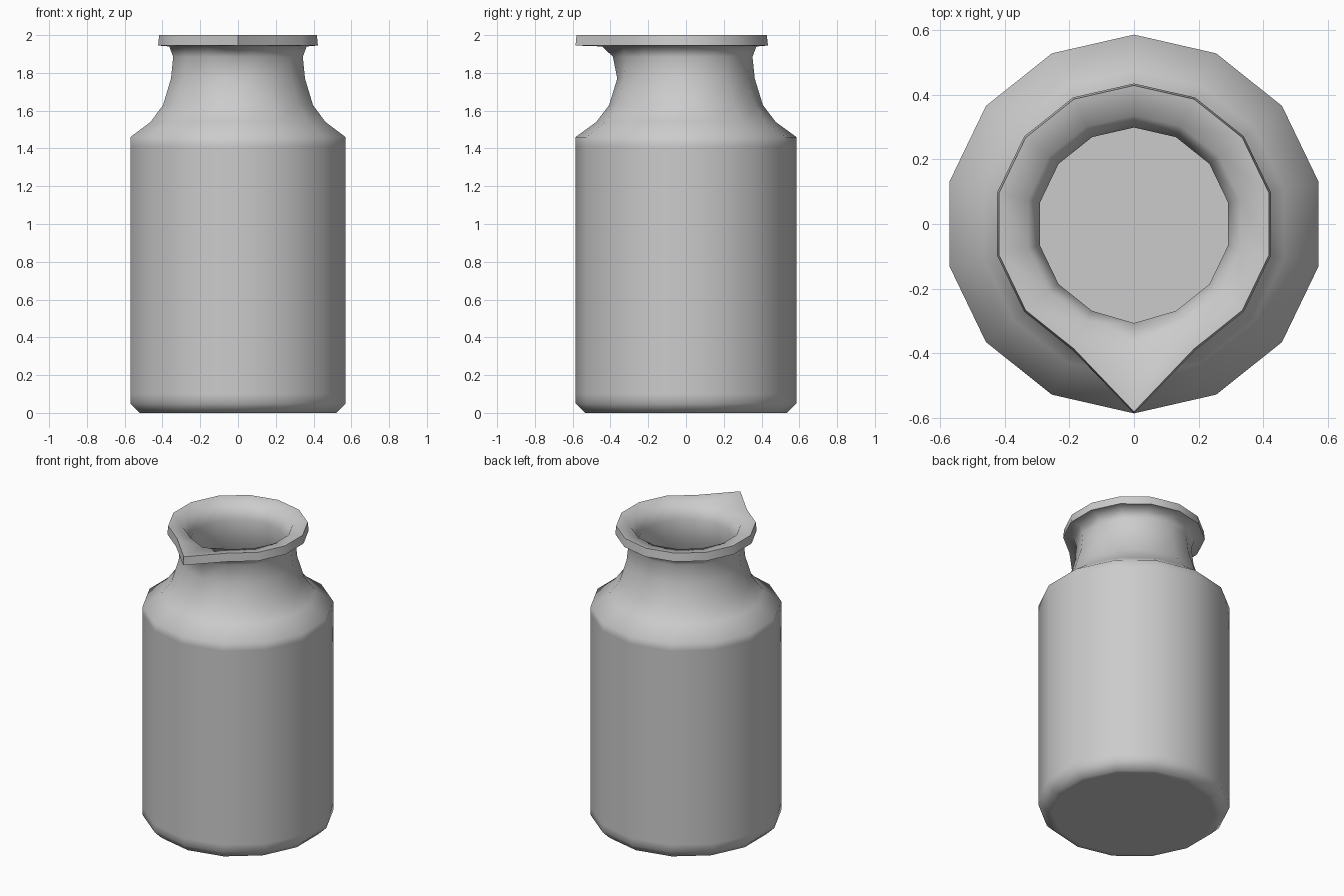
import bpy, bmesh, math

if "Cube" in bpy.data.objects:
    bpy.data.objects.remove(bpy.data.objects["Cube"])

SIDES = 14
# (radius, height, forward pull of the front vertex for the spout)
PROFILE = [
    # outside: base, body, shoulder, neck, lip
    (0.50, 0.0, 0), (0.535, 0.0, 0), (0.585, 0.05, 0), (0.585, 0.10, 0),
    (0.585, 1.41, 0), (0.585, 1.46, 0), (0.475, 1.54, 0), (0.407, 1.63, 0),
    (0.364, 1.77, 0), (0.352, 1.885, 0.035), (0.373, 1.94, 0.07),
    (0.434, 1.945, 0.151),
    # inside: rim, throat, shoulder, wall, floor
    (0.428, 2.0, 0.152), (0.335, 1.985, 0.04), (0.298, 1.89, 0.008),
    (0.31, 1.76, 0), (0.358, 1.60, 0), (0.445, 1.49, 0), (0.53, 1.42, 0),
    (0.53, 0.08, 0), (0.51, 0.055, 0), (0.47, 0.055, 0),
]

# Lathe the jug from the profile, vertex 0 of every ring faces the front
bm = bmesh.new()
rings = []
for r, z, pull in PROFILE:
    ring = []
    for i in range(SIDES):
        a = -math.pi / 2 + 2 * math.pi * i / SIDES
        y = r * math.sin(a) - (pull if i == 0 else 0)
        ring.append(bm.verts.new((r * math.cos(a), y, z)))
    rings.append(ring)
for low, high in zip(rings, rings[1:]):
    for i in range(SIDES):
        j = (i + 1) % SIDES
        bm.faces.new((low[i], low[j], high[j], high[i]))

# Underside and inner floor
bm.faces.new(rings[0][::-1])
bm.faces.new(rings[-1])
bmesh.ops.recalc_face_normals(bm, faces=bm.faces)

mesh = bpy.data.meshes.new("spouted_jug")
bm.to_mesh(mesh)
bm.free()
jug = bpy.data.objects.new("spouted_jug", mesh)
bpy.context.collection.objects.link(jug)

# Smooth shading, keeping only the rim edges sharp
bpy.context.view_layer.objects.active = jug
jug.select_set(True)
bpy.ops.object.shade_smooth_by_angle(angle=math.radians(70))
